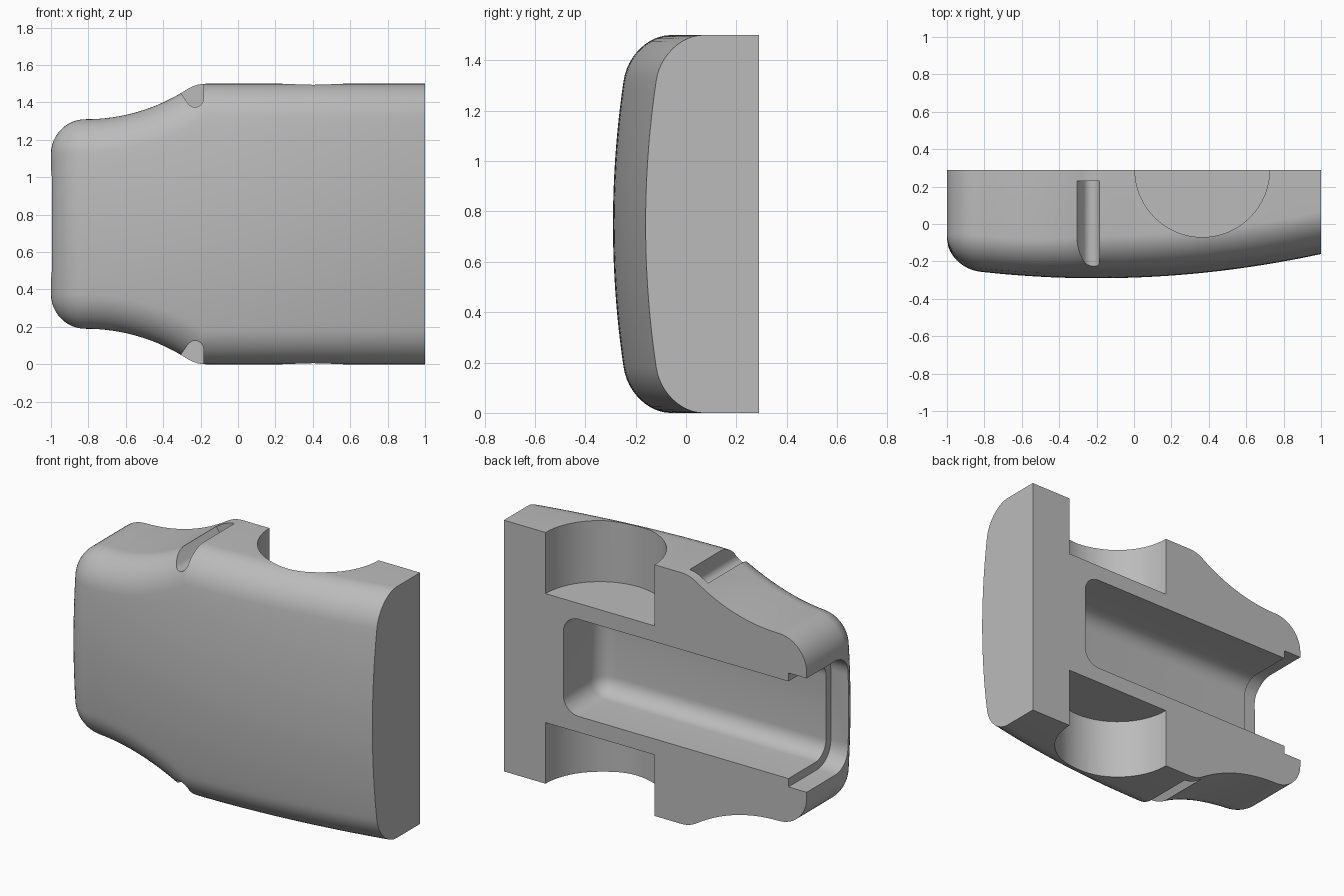
import bpy, bmesh
from math import sin, cos, pi, radians, sqrt, acos
from mathutils import Vector

if "Cube" in bpy.data.objects:
    bpy.data.objects.remove(bpy.data.objects["Cube"])

MID = 0.75        # mirror plane in z
BACK = 0.29       # flat back
INSET, LIFT = 0.18, 0.155   # edge rounding
RINGS, STEPS = 12, 24

mat = bpy.data.materials.new("plain grey")
mat.use_nodes = True
GREY = (0.5, 0.5, 0.5, 1)
mat.diffuse_color = GREY
mat.node_tree.nodes["Principled BSDF"].inputs["Base Color"].default_value = GREY


def make_object(name, bm):
    bmesh.ops.recalc_face_normals(bm, faces=bm.faces)
    mesh = bpy.data.meshes.new(name)
    bm.to_mesh(mesh)
    bm.free()
    mesh.materials.append(mat)
    ob = bpy.data.objects.new(name, mesh)
    bpy.context.collection.objects.link(ob)
    return ob


def crown(x, z):
    """Doubly curved front face."""
    return -0.29 + 0.09 * (x + 0.2) ** 2 + 0.13 * (z - MID) ** 2


def upper_outline():
    """Points and outward normals: end corner, concave waist, shoulder, straight edge."""
    pts = []

    def arc(cx, cz, r, a0, a1, n, sign=1):
        for i in range(n + 1):
            a = a0 + (a1 - a0) * i / n
            d = Vector((cos(a), sin(a)))
            pts.append((Vector((cx, cz)) + d * r, d * sign))

    waist_r, r = 1.0, 0.185
    cx, cz = -1 + r, 1.31 + waist_r
    sz = 1.5 - r
    sweep = acos((cz - sz) / (waist_r + r))
    sx = cx + sqrt((waist_r + r) ** 2 - (cz - sz) ** 2)
    arc(cx, 1.31 - r, r, pi, pi / 2, 12)
    pts.pop()
    arc(cx, cz, waist_r, -pi / 2, -pi / 2 + sweep, 16, -1)
    pts.pop()
    arc(sx, sz, r, pi / 2 + sweep, pi / 2, 6)
    for i in range(1, 21):
        pts.append((Vector((sx + (1 - sx) * i / 20, 1.5)), Vector((0, 1))))
    return pts


def upper_edge(p, n):
    """Back corner followed by the rounded edge, as far as the crowned face."""
    edge = [Vector((p.x, BACK, p.y))]
    for k in range(RINGS + 1):
        a = pi / 2 * k / RINGS
        q = p - n * INSET * (1 - cos(a))
        edge.append(Vector((q.x, crown(q.x, q.y) + LIFT * (1 - sin(a)), q.y)))
    return edge


def flip(v):
    return Vector((v.x, v.y, 2 * MID - v.z))


# Body lofted from closed cross-sections
bm = bmesh.new()
loops = []
for p, n in upper_outline():
    edge = upper_edge(p, n)
    top, low = edge[-1], flip(edge[-1])
    middle = []
    for j in range(1, STEPS):
        z = top.z + (low.z - top.z) * j / STEPS
        middle.append(Vector((top.x, crown(top.x, z), z)))
    loop = edge + middle + [flip(v) for v in reversed(edge)]
    loops.append([bm.verts.new(v) for v in loop])
count = len(loops[0])
for a, b in zip(loops, loops[1:]):
    for j in range(count):
        k = (j + 1) % count
        bm.faces.new((a[j], a[k], b[k], b[j]))
bm.faces.new(loops[-1])

# Straight narrow end between the two rounded corners
p, n = upper_outline()[0]
edge = upper_edge(p, n)
band = []
for i, v in enumerate(edge):
    row = []
    for j in range(STEPS + 1):
        z = v.z + (2 * MID - 2 * v.z) * j / STEPS
        y = v.y if i == 0 else v.y + crown(v.x, z) - crown(v.x, v.z)
        row.append(bm.verts.new((v.x, y, z)))
    band.append(row)
# the back edge stays a single straight span
for j in range(STEPS):
    for a, b in zip(band[1:], band[2:]):
        bm.faces.new((a[j], a[j + 1], b[j + 1], b[j]))
bm.faces.new([band[0][0]] + band[1] + [band[0][-1]])
for v in band[0][1:-1]:
    bm.verts.remove(v)
bmesh.ops.remove_doubles(bm, verts=bm.verts, dist=0.0002)
body = make_object("shell_half", bm)

cutters = []


def box_cutter(name, lo, hi, radius, only_long=False):
    bm = bmesh.new()
    bmesh.ops.create_cube(bm, size=1)
    for v in bm.verts:
        v.co = [lo[i] if v.co[i] < 0 else hi[i] for i in range(3)]
    edges = [e for e in bm.edges
             if not only_long or abs(e.verts[0].co.x - e.verts[1].co.x) > 0.01]
    bmesh.ops.bevel(bm, geom=edges, offset=radius, segments=8, profile=0.5, affect='EDGES')
    cutters.append(make_object(name, bm))


def prism_cutter(name, points, direction):
    bm = bmesh.new()
    face = bm.faces.new([bm.verts.new(p) for p in points])
    new = bmesh.ops.extrude_face_region(bm, geom=[face])["geom"]
    bmesh.ops.translate(bm, vec=direction,
                        verts=[g for g in new if isinstance(g, bmesh.types.BMVert)])
    cutters.append(make_object(name, bm))


# Channel in the back and its wider mouth
box_cutter("channel_cutter", (-1.3, -0.064, 0.46), (0.607, 0.7, 1.04), 0.1)
box_cutter("mouth_cutter", (-1.3, -0.11, 0.41), (-0.88, 0.7, 1.09), 0.13, True)

# Round pockets and grip grooves, top and bottom
circle = [Vector((0.365 + 0.36 * cos(2 * pi * i / 64), BACK + 0.36 * sin(2 * pi * i / 64), 1.135))
          for i in range(64)]
groove = [Vector((-0.185, 0.23, 1.65))]
for i in range(13):
    a = radians(-145 * i / 12)
    groove.append(Vector((-0.23 + 0.045 * cos(a), 0.23, 1.42 + 0.045 * sin(a))))
groove.append(groove[-1] + Vector((-0.57, 0, 0.82)) * 0.28)
for side in ("top", "bottom"):
    m = (lambda v: v) if side == "top" else flip
    up = 1 if side == "top" else -1
    prism_cutter(side + "_pocket_cutter", [m(v) for v in circle], (0, 0, 0.6 * up))
    prism_cutter(side + "_groove_cutter", [m(v) for v in groove], (0, -0.8, 0))

# Cut, then smooth with sharp edges kept
bpy.context.view_layer.objects.active = body
for ob in bpy.context.selected_objects:
    ob.select_set(False)
body.select_set(True)
for c in cutters:
    mod = body.modifiers.new(c.name, 'BOOLEAN')
    mod.operation = 'DIFFERENCE'
    mod.solver = 'EXACT'
    mod.object = c
    bpy.ops.object.modifier_apply(modifier=mod.name)
for c in cutters:
    bpy.data.objects.remove(c)
bpy.ops.object.shade_smooth_by_angle(angle=radians(30))
